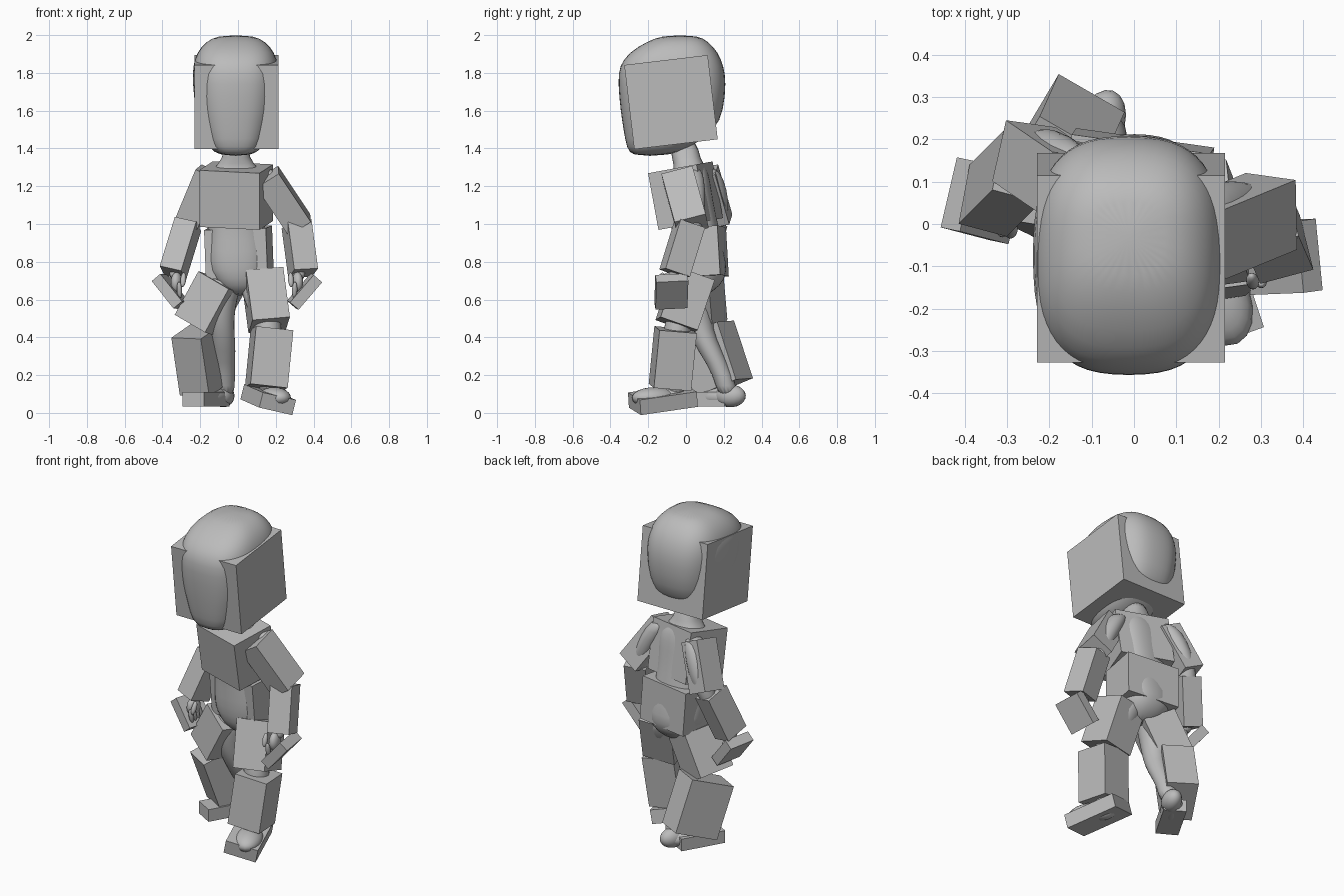
import bpy, bmesh, math
from mathutils import Vector, Matrix

old = bpy.data.objects.get("Cube")
if old:
    bpy.data.objects.remove(old, do_unlink=True)

grey = bpy.data.materials.new("plain grey")
grey.use_nodes = True
grey.diffuse_color = (0.5, 0.5, 0.5, 1)
grey.node_tree.nodes["Principled BSDF"].inputs["Base Color"].default_value = (0.5, 0.5, 0.5, 1)


def finish(name, bm, smooth=False):
    bmesh.ops.recalc_face_normals(bm, faces=bm.faces)
    mesh = bpy.data.meshes.new(name)
    bm.to_mesh(mesh)
    bm.free()
    mesh.materials.append(grey)
    for p in mesh.polygons:
        p.use_smooth = smooth
    obj = bpy.data.objects.new(name, mesh)
    bpy.context.collection.objects.link(obj)
    return obj


def block(name, top, bottom, width, depth, yaw=0):
    """Flat box running between two points, its front turned by yaw degrees."""
    a, b = Vector(top), Vector(bottom)
    up = (a - b).normalized()
    t = math.radians(yaw)
    back = Vector((-math.sin(t), math.cos(t), 0))
    back = (back - up * back.dot(up)).normalized()
    side = back.cross(up)
    rot = Matrix((side, back, up)).transposed().to_4x4()
    size = Matrix.Diagonal((width, depth, (a - b).length, 1))
    bm = bmesh.new()
    bmesh.ops.create_cube(bm, size=1, matrix=Matrix.Translation((a + b) / 2) @ rot @ size)
    return finish(name, bm)


def loft(name, rings, power=2.0, sides=20):
    """Smooth body through level rings of (x, y, z, half width, half depth)."""
    bm = bmesh.new()
    loops = []
    for x, y, z, rx, ry in rings:
        loop = []
        for i in range(sides):
            t = 2 * math.pi * i / sides
            c, s = math.cos(t), math.sin(t)
            px = math.copysign(abs(c) ** (2 / power), c)
            py = math.copysign(abs(s) ** (2 / power), s)
            loop.append(bm.verts.new((x + rx * px, y + ry * py, z)))
        loops.append(loop)
    for lo, hi in zip(loops, loops[1:]):
        for i in range(sides):
            j = (i + 1) % sides
            bm.faces.new((lo[i], lo[j], hi[j], hi[i]))
    bm.faces.new(loops[0])
    bm.faces.new(loops[-1])
    obj = finish(name, bm, True)
    obj.modifiers.new("soften", "SUBSURF").levels = 1
    return obj


def ball(name, center, radii, yaw=0, pitch=0):
    bm = bmesh.new()
    m = (Matrix.Translation(center) @ Matrix.Rotation(math.radians(yaw), 4, "Z")
         @ Matrix.Rotation(math.radians(pitch), 4, "X") @ Matrix.Diagonal((*radii, 1)))
    bmesh.ops.create_uvsphere(bm, u_segments=18, v_segments=12, radius=1, matrix=m)
    return finish(name, bm, True)


def limb(name, points):
    """Round limb through (x, y, z, radius)."""
    return loft(name, [(x, y, z, r, r) for x, y, z, r in points], sides=14)


# Head: rounded skull poking out of a tilted box
block("head_box", (-.007, -.106, 1.868), (-.007, -.053, 1.422), .445, .445)
skull = [(1.36, -.285, -.10, .08), (1.4, -.315, .02, .145), (1.5, -.332, .16, .182),
         (1.6, -.348, .2, .215), (1.75, -.362, .215, .23), (1.84, -.355, .2, .228),
         (1.91, -.3, .17, .205), (1.965, -.21, .12, .16), (2.0, -.12, .06, .09)]
loft("head", [(-.012, (f + b) / 2, z, w, (b - f) / 2) for z, f, b, w in skull], 2.7, 28)

# Torso
block("chest_box", (-.01, -.03, 1.3), (-.01, .025, 1.0), .33, .27, -15)
block("pelvis_box", (0, .07, .98), (.01, .085, .72), .33, .24, -8)
loft("body", [(.01, .055, .62, .05, .05), (.01, .065, .67, .12, .12), (0, .075, .75, .172, .15),
              (0, .06, .85, .17, .14), (-.01, .05, .98, .15, .125), (-.01, .025, 1.12, .155, .12),
              (-.01, .02, 1.23, .16, .11), (-.01, .025, 1.3, .12, .085),
              (-.01, 0, 1.34, .07, .075), (-.01, -.015, 1.45, .062, .075)], 2.4)

# Left arm
block("left_upper_arm_box", (.155, -.04, 1.25), (.325, .03, .995), .14, .17, -8)
block("left_forearm_box", (.31, .02, 1.0), (.345, -.06, .74), .13, .14, 15)
block("left_hand_box", (.415, -.075, .715), (.29, -.08, .57), .06, .17, 8)
limb("left_arm", [(.13, .03, 1.3, .045), (.17, .03, 1.25, .07), (.24, .045, 1.12, .06),
                  (.29, .045, 1.0, .05), (.31, 0, .88, .05), (.325, -.05, .76, .035), (.32, -.07, .7, .035)])

# Right arm
block("right_upper_arm_box", (-.15, .09, 1.275), (-.26, .165, 1.01), .13, .15, -8)
block("right_forearm_box", (-.265, .135, 1.0), (-.345, .055, .74), .12, .15, -15)
block("right_hand_box", (-.415, .07, .715), (-.3, .04, .57), .06, .17, -12)
limb("right_arm", [(-.13, .11, 1.3, .045), (-.16, .13, 1.25, .07), (-.205, .165, 1.12, .068),
                   (-.25, .17, 1.0, .052), (-.29, .12, .88, .05), (-.33, .07, .76, .035), (-.33, .05, .7, .035)])

# Hands with short curled fingers
for side, x, y, yaw in (("left", .315, -.09, 10), ("right", -.325, .03, -15)):
    ball(side + "_palm", (x, y, .69), (.03, .045, .055), yaw)
    for i in range(4):
        ball(f"{side}_finger_{i}", (x - math.copysign(.015, x), y - .045 + .028 * i, .65),
             (.014, .014, .045), yaw, 12)
    ball(side + "_thumb", (x - math.copysign(.035, x), y - .045, .705), (.015, .015, .04), yaw, -20)

# Left leg, stepping forward
block("left_thigh_box", (.13, .04, .73), (.165, -.05, .465), .2, .21, 8)
block("left_shin_box", (.18, -.055, .44), (.15, -.085, .135), .2, .2, 8)
block("left_foot_box", (.17, -.125, .11), (.15, -.12, .03), .19, .32, 20)
limb("left_leg", [(.09, .06, .74, .09), (.11, .04, .66, .105), (.14, -.01, .55, .09),
                  (.16, -.05, .45, .07), (.165, -.05, .33, .075), (.165, -.055, .18, .055), (.165, -.06, .08, .055)])
ball("left_foot", (.19, -.165, .08), (.08, .13, .056), 25)
ball("left_heel", (.16, -.07, .08), (.06, .08, .06), 20)

# Right leg, trailing behind and turned out
block("right_thigh_box", (-.09, .06, .69), (-.215, .08, .46), .2, .22, -25)
block("right_shin_box", (-.21, .10, .44), (-.165, .20, .135), .18, .27, -30)
block("right_foot_box", (-.17, .12, .11), (-.17, .12, .035), .13, .27, -30)
limb("right_leg", [(-.08, .07, .74, .09), (-.09, .065, .66, .105), (-.1, .06, .55, .085),
                   (-.09, .07, .45, .07), (-.075, .125, .33, .066), (-.07, .2, .2, .052), (-.07, .225, .08, .06)])
ball("right_foot", (-.13, .17, .085), (.06, .14, .052), -30)
ball("right_heel", (-.078, .235, .09), (.055, .085, .06), -20)
